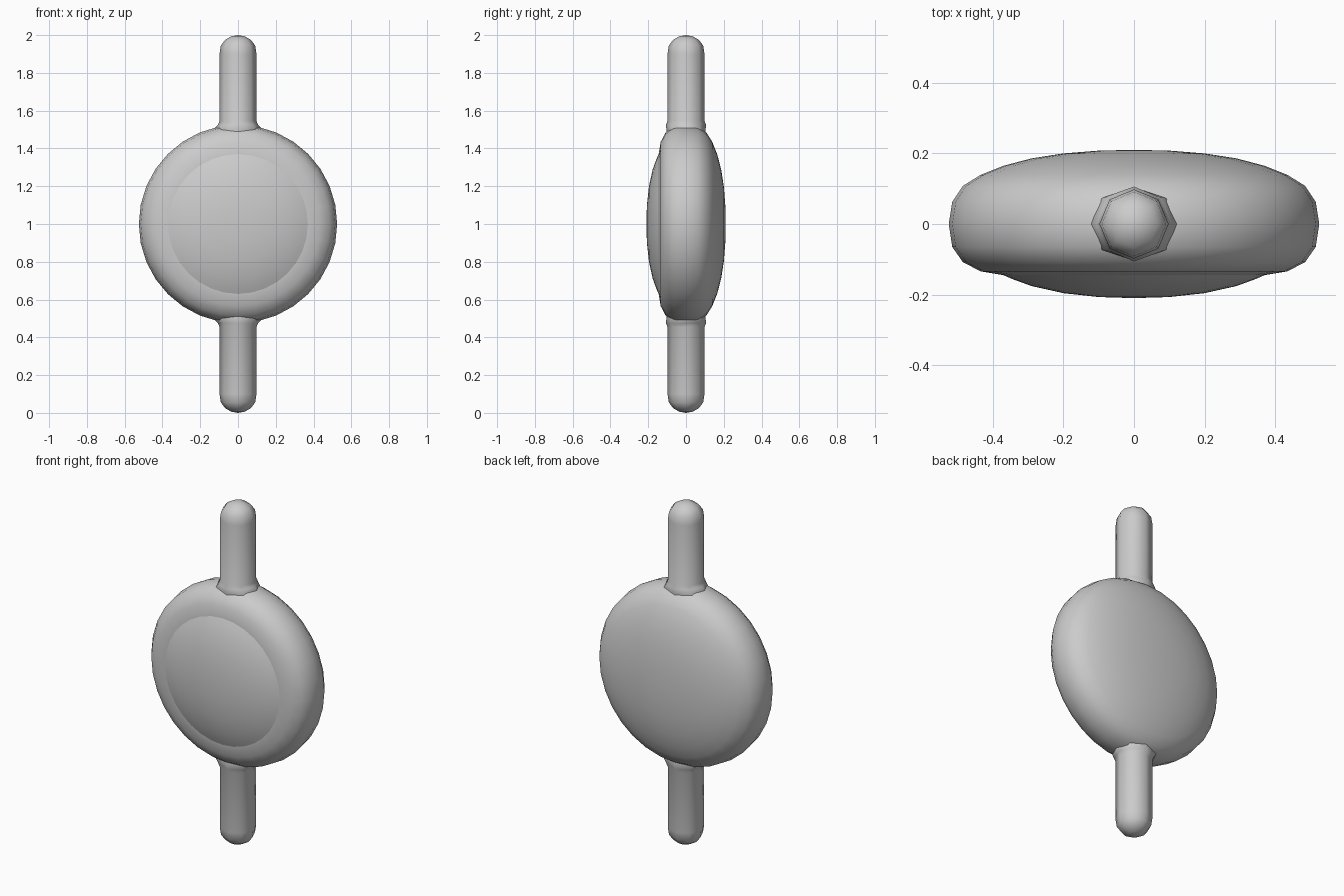
import bpy, bmesh, math

if "Cube" in bpy.data.objects:
    bpy.data.objects.remove(bpy.data.objects["Cube"])

MID = 1.0  # height of the disc centre


def lathe(name, profile, sides, place, angle=60):
    """Revolve (radius, offset) points; place(u, v, t) maps ring coords to the world."""
    bm = bmesh.new()
    rings = []
    for r, t in profile:
        n = 1 if r == 0 else sides
        rings.append([bm.verts.new(place(r * math.cos(2 * math.pi * i / sides),
                                         r * math.sin(2 * math.pi * i / sides), t))
                      for i in range(n)])
    for a, b in zip(rings, rings[1:]):
        for i in range(sides):
            j = (i + 1) % sides
            quad = [a[i % len(a)], a[j % len(a)], b[j % len(b)], b[i % len(b)]]
            bm.faces.new(list(dict.fromkeys(quad)))
    bmesh.ops.recalc_face_normals(bm, faces=bm.faces)
    mesh = bpy.data.meshes.new(name)
    bm.to_mesh(mesh)
    bm.free()
    obj = bpy.data.objects.new(name, mesh)
    bpy.context.collection.objects.link(obj)
    bpy.ops.object.select_all(action='DESELECT')
    obj.select_set(True)
    bpy.context.view_layer.objects.active = obj
    bpy.ops.object.shade_smooth_by_angle(angle=math.radians(angle))
    return obj


def facing_front(u, v, t):
    return (u, t, MID + v)


# Disc housing: domed back, rounded rim, flat seat behind the lens
lathe("disc_housing", [
    (0, 0.21), (0.1, 0.208), (0.2, 0.2), (0.29, 0.186), (0.37, 0.165),
    (0.435, 0.139), (0.485, 0.108), (0.515, 0.063), (0.525, 0),
    (0.515, -0.065), (0.485, -0.108), (0.435, -0.134), (0.37, -0.145),
    (0, -0.145)], 32, facing_front)

# Shallow domed lens on the front
lathe("front_lens", [
    (0, -0.21), (0.1, -0.207), (0.2, -0.196), (0.29, -0.176),
    (0.345, -0.156), (0.37, -0.145), (0, -0.143)], 32, facing_front, 30)

# Eight-sided rods with rounded tips and a small flare where they meet the disc
rod = [(0, 1.0), (0.035, 0.994), (0.068, 0.975), (0.091, 0.945), (0.098, 0.9),
       (0.098, 0.545), (0.106, 0.525), (0.128, 0.502), (0.1, 0.42), (0, 0.42)]
for name, side in (("upper_rod", 1), ("lower_rod", -1)):
    lathe(name, rod, 8,
          lambda u, v, t: (u, v * min(1, 0.104 / max(0.001, 0.128)) if t == 0.502 else v,
                           MID + side * t))
